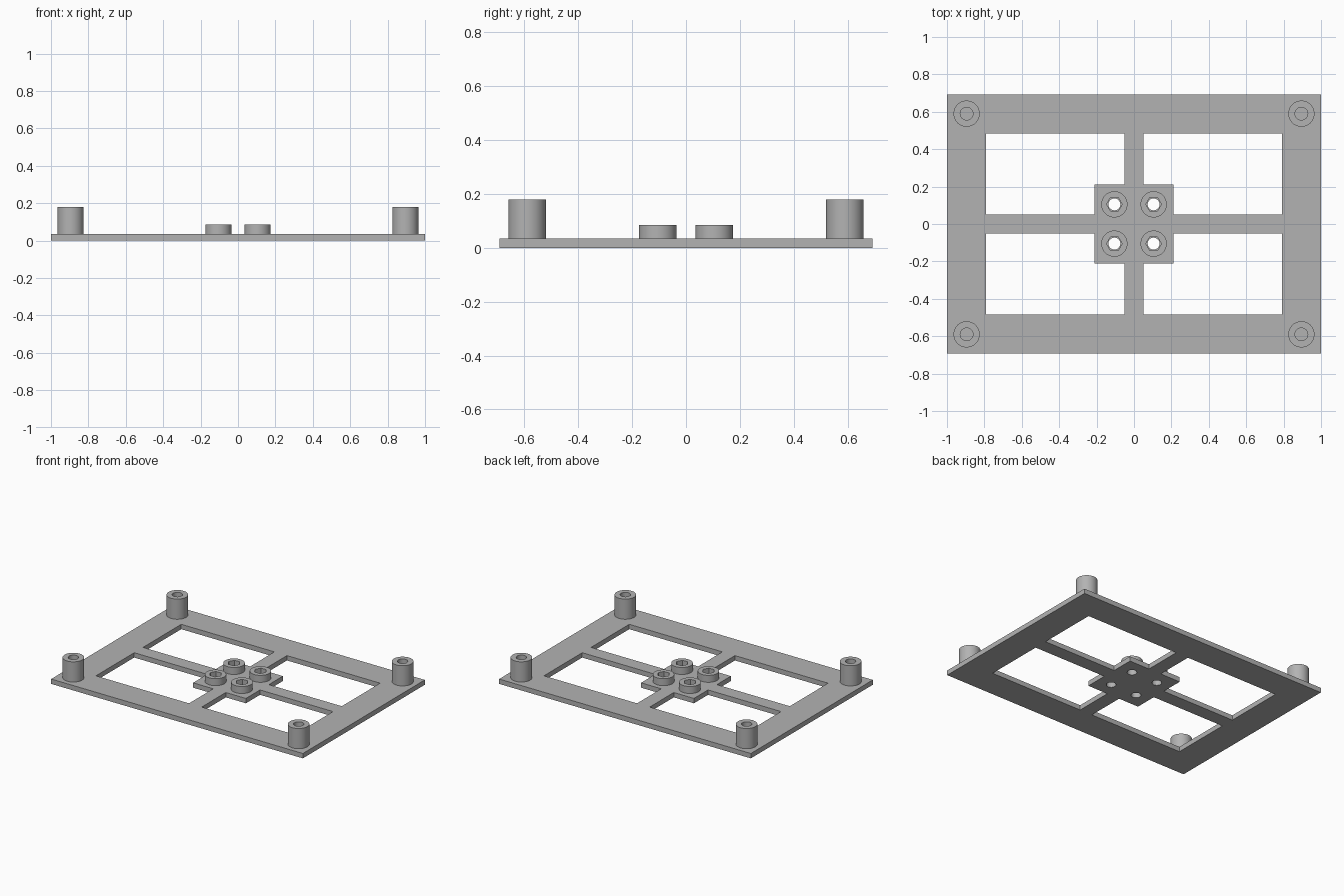
import bpy, bmesh, math

cube = bpy.data.objects.get("Cube")
if cube:
    bpy.data.objects.remove(cube, do_unlink=True)

grey = bpy.data.materials.new("plain grey")
grey.use_nodes = True
colour = (0.45, 0.45, 0.45, 1)
grey.diffuse_color = colour
grey.node_tree.nodes["Principled BSDF"].inputs["Base Color"].default_value = colour

PLATE_TOP = 0.035
SEGMENTS = 48


def add_object(name, bm):
    bmesh.ops.recalc_face_normals(bm, faces=bm.faces[:])
    mesh = bpy.data.meshes.new(name)
    bm.to_mesh(mesh)
    bm.free()
    mesh.materials.append(grey)
    ob = bpy.data.objects.new(name, mesh)
    bpy.context.collection.objects.link(ob)
    return ob


def smooth(ob):
    bpy.ops.object.select_all(action='DESELECT')
    ob.select_set(True)
    bpy.context.view_layer.objects.active = ob
    bpy.ops.object.shade_smooth_by_angle(angle=math.radians(30))


def tube(name, x, y, top, outer, inner):
    """Upright sleeve on the plate; inner(angle) gives the bore radius."""
    bm = bmesh.new()
    rings = []
    for radius, z in ((lambda a: outer, PLATE_TOP), (lambda a: outer, top),
                      (inner, top), (inner, PLATE_TOP)):
        ring = []
        for i in range(SEGMENTS):
            a = math.tau * i / SEGMENTS
            r = radius(a)
            ring.append(bm.verts.new((x + r * math.cos(a), y + r * math.sin(a), z)))
        rings.append(ring)
    for low, high in zip(rings, rings[1:]):
        for i in range(SEGMENTS):
            j = (i + 1) % SEGMENTS
            bm.faces.new((low[i], low[j], high[j], high[i]))
    ob = add_object(name, bm)
    # Merge the coplanar faces of the rim and bore, then point faces outwards
    smooth(ob)


def round_bore(a):
    return 0.034


def hex_bore(a):
    sector = math.pi / 3
    return 0.036 / math.cos(a % sector - sector / 2)


# Base frame: outer border, cross bars and square centre pad from grid cells
xs = (-1, -0.79, -0.21, -0.05, 0.05, 0.21, 0.79, 1)
ys = (-0.692, -0.484, -0.21, -0.05, 0.05, 0.21, 0.484, 0.692)
bm = bmesh.new()
grid = [[bm.verts.new((x, y, 0)) for y in ys] for x in xs]
for i in range(len(xs) - 1):
    for j in range(len(ys) - 1):
        border = i in (0, 6) or j in (0, 6)
        bars = i == 3 or j == 3
        pad = 2 <= i <= 4 and 2 <= j <= 4
        if border or bars or pad:
            bm.faces.new((grid[i][j], grid[i + 1][j],
                          grid[i + 1][j + 1], grid[i][j + 1]))
bmesh.ops.delete(bm, geom=[v for v in bm.verts if not v.link_faces], context='VERTS')
result = bmesh.ops.extrude_face_region(bm, geom=bm.faces[:], use_keep_orig=True)
for v in result["geom"]:
    if isinstance(v, bmesh.types.BMVert):
        v.co.z = PLATE_TOP
plate = add_object("base_frame", bm)

# Through holes under the centre bosses
SIGNS = [(sx, sy) for sx in (-1, 1) for sy in (-1, 1)]
bm = bmesh.new()
for sx, sy in SIGNS:
    made = bmesh.ops.create_cone(bm, cap_ends=True, segments=SEGMENTS,
                                 radius1=0.032, radius2=0.032, depth=0.2)
    bmesh.ops.translate(bm, verts=made["verts"], vec=(sx * 0.105, sy * 0.105, 0))
cutter = add_object("hole_cutter", bm)
cutter.hide_render = True
cutter.hide_set(True)
cut = plate.modifiers.new("through_holes", 'BOOLEAN')
cut.operation = 'DIFFERENCE'
cut.solver = 'EXACT'
cut.object = cutter
smooth(plate)

# Corner posts with round bores, centre bosses with hexagonal pockets
for sx, sy in SIGNS:
    place = ("back" if sy > 0 else "front") + ("_left" if sx > 0 else "_right")
    tube("corner_post_" + place, sx * 0.895, sy * 0.59, 0.18, 0.07, round_bore)
    tube("centre_boss_" + place, sx * 0.105, sy * 0.105, 0.085, 0.07, hex_bore)
